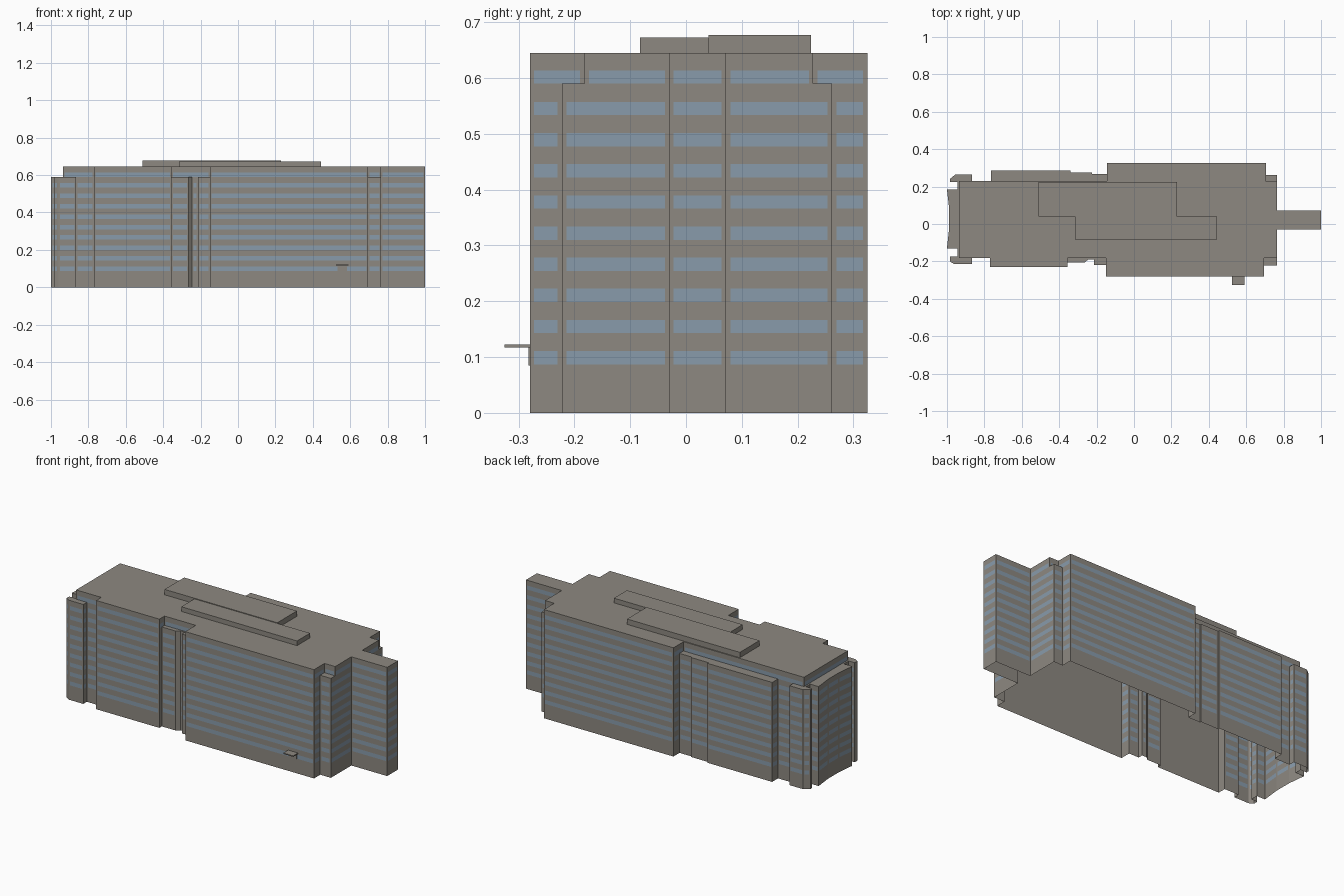
import bpy
import bmesh
from mathutils import Vector

default = bpy.data.objects.get("Cube")
if default:
    bpy.data.objects.remove(default, do_unlink=True)


def make_material(name, rgb):
    mat = bpy.data.materials.new(name)
    mat.use_nodes = True
    color = (*rgb, 1.0)
    mat.diffuse_color = color
    mat.node_tree.nodes["Principled BSDF"].inputs["Base Color"].default_value = color
    return mat


concrete = make_material("warm_grey_concrete", (0.27, 0.25, 0.22))
glass = make_material("pale_blue_glass", (0.25, 0.33, 0.41))

LEDGE, ROOF = 0.59, 0.645          # height of the stepped ledges and main roof
STOREY, BAND, FIRST = 0.0558, 0.024, 0.087
MARGIN = 0.008                     # plain strip beside each wall corner

# Plan of the lower storeys, counter-clockwise from the front of the -x end
base_plan = [
    (-0.985, -0.175), (-0.985, -0.2), (-0.96, -0.215), (-0.865, -0.215),
    (-0.865, -0.182), (-0.77, -0.182), (-0.77, -0.23), (-0.355, -0.23),
    (-0.355, -0.207), (-0.265, -0.207), (-0.245, -0.19), (-0.215, -0.19),
    (-0.215, -0.218), (-0.15, -0.218), (-0.15, -0.28), (0.695, -0.28),
    (0.695, -0.222), (0.765, -0.222), (0.765, -0.03), (1, -0.03),
    (1, 0.072), (0.765, 0.072), (0.765, 0.262), (0.705, 0.262),
    (0.705, 0.325), (-0.145, 0.325), (-0.145, 0.268), (-0.225, 0.268),
    (-0.225, 0.275), (-0.34, 0.275), (-0.34, 0.285), (-0.765, 0.285),
    (-0.765, 0.23), (-0.865, 0.23), (-0.865, 0.265), (-0.955, 0.265),
    (-0.985, 0.24), (-0.985, 0.225), (-0.945, 0.225), (-0.945, 0.185),
    (-1, 0.185), (-0.988, 0.08), (-0.988, -0.02), (-1, -0.13),
    (-0.945, -0.13), (-0.945, -0.175),
]

# Plan of the set-back top storey
top_plan = [
    (-0.935, -0.182), (-0.77, -0.182), (-0.77, -0.23), (-0.355, -0.23),
    (-0.355, -0.182), (-0.15, -0.182), (-0.15, -0.28), (0.695, -0.28),
    (0.695, -0.182), (0.765, -0.182), (0.765, -0.03), (1, -0.03),
    (1, 0.072), (0.765, 0.072), (0.765, 0.228), (0.705, 0.228),
    (0.705, 0.325), (-0.145, 0.325), (-0.145, 0.23), (-0.935, 0.23),
]


def edges_of(plan):
    return list(zip(plan, plan[1:] + plan[:1]))


def finish(bm, name):
    mesh = bpy.data.meshes.new(name)
    bm.to_mesh(mesh)
    bm.free()
    mesh.materials.append(concrete)
    mesh.materials.append(glass)
    obj = bpy.data.objects.new(name, mesh)
    bpy.context.collection.objects.link(obj)
    return obj


def quad(bm, a, b, low, high, material=0):
    corners = [(a.x, a.y, low), (b.x, b.y, low), (b.x, b.y, high), (a.x, a.y, high)]
    face = bm.faces.new([bm.verts.new(c) for c in corners])
    face.material_index = material


def build_tier(name, plan, bottom, top, band_starts):
    """Open-bottomed shell whose walls carry ribbon windows."""
    bm = bmesh.new()
    levels = [bottom]
    for start in band_starts:
        levels += [start, start + BAND]
    levels.append(top)
    for p, q in edges_of(plan):
        a, b = Vector(p), Vector(q)
        length = (b - a).length
        inset = (b - a) * min(MARGIN / length, 0.3)
        columns = [a, a + inset, b - inset, b]
        for low, high in zip(levels, levels[1:]):
            if high - low < 1e-5:
                continue
            is_band = any(abs(low - s) < 1e-5 for s in band_starts)
            for i in range(3):
                window = is_band and i == 1 and length > 0.029
                quad(bm, columns[i], columns[i + 1], low, high, int(window))
    bm.faces.new([bm.verts.new((x, y, top)) for x, y in plan])
    bmesh.ops.remove_doubles(bm, verts=bm.verts, dist=1e-5)
    return finish(bm, name)


def box(name, x0, x1, y0, y1, z0, z1):
    bm = bmesh.new()
    bmesh.ops.create_cube(bm, size=1)
    for v in bm.verts:
        v.co = (x0 if v.co.x < 0 else x1,
                y0 if v.co.y < 0 else y1,
                z0 if v.co.z < 0 else z1)
    return finish(bm, name)


# Main storeys and the top storey
build_tier("lower_storeys", base_plan, 0, LEDGE, [FIRST + i * STOREY for i in range(9)])
build_tier("top_storey", top_plan, LEDGE, ROOF, [LEDGE])

# Plain inner lining behind the full-height walls
lining = bmesh.new()
full_height = set(edges_of(top_plan))
for p, q in edges_of(base_plan):
    if (p, q) in full_height:
        a, b = Vector(p), Vector(q)
        along = (b - a).normalized()
        inward = Vector((-along.y, along.x)) * 0.003
        quad(lining, b + inward - along * 0.003, a + inward + along * 0.003, 0, LEDGE)
finish(lining, "inner_lining")

# Rooftop plant rooms
box("rear_plant_room", -0.51, 0.23, 0.04, 0.224, ROOF, 0.677)
box("front_plant_room", -0.315, 0.445, -0.082, 0.04, ROOF, 0.673)

# Entrance canopy and the plain panel below it
box("entrance_canopy", 0.525, 0.59, -0.325, -0.28, 0.117, 0.123)
box("entrance_panel", 0.533, 0.583, -0.282, -0.279, 0.085, 0.117)
